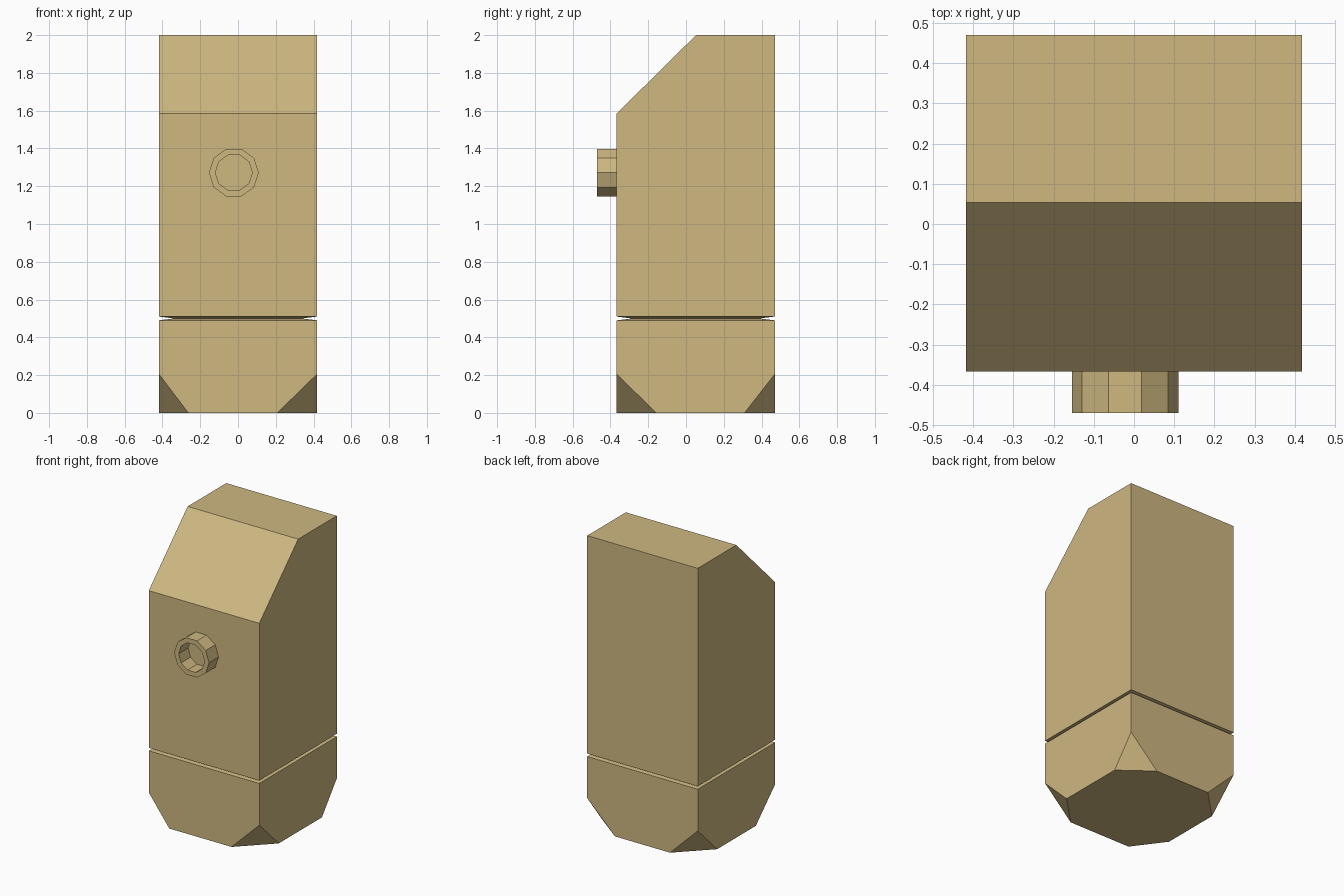
import bpy, bmesh, math

if "Cube" in bpy.data.objects:
    bpy.data.objects.remove(bpy.data.objects["Cube"])

tan = bpy.data.materials.new("tan")
tan.diffuse_color = (0.62, 0.48, 0.22, 1)
tan.use_nodes = True
tan.node_tree.nodes["Principled BSDF"].inputs["Base Color"].default_value = tan.diffuse_color

X = 0.418               # half width
YF, YB = -0.367, 0.47   # front and back planes
GROOVE = 0.08           # depth of the V groove


def finish(bm, name):
    bmesh.ops.recalc_face_normals(bm, faces=bm.faces)
    mesh = bpy.data.meshes.new(name)
    bm.to_mesh(mesh)
    bm.free()
    mesh.materials.append(tan)
    obj = bpy.data.objects.new(name, mesh)
    bpy.context.collection.objects.link(obj)


def rect(z, inset=0.0):
    return [(sx * (X - inset), y, z) for sx in (-1, 1)
            for y in (YF + inset, YB - inset)]


def add_hull(bm, points):
    verts = [bm.verts.new(p) for p in points]
    bmesh.ops.convex_hull(bm, input=verts)


# Body: sloped upper block and corner-cut base, meeting in a V groove
bm = bmesh.new()
upper = rect(0.5, GROOVE) + rect(0.51)
for x in (-X, X):
    upper += [(x, YF, 1.585), (x, 0.053, 2), (x, YB, 2)]
add_hull(bm, upper)

lower = rect(0.5, GROOVE) + rect(0.49)
for sx, sy, dx, dy in ((1, -1, 0.21, 0.21), (1, 1, 0.21, 0.16),
                       (-1, 1, 0.21, 0.21), (-1, -1, 0.155, 0.21)):
    x, y = sx * X, (YB if sy > 0 else YF)
    lower += [(x, y, 0.205), (x - sx * dx, y, 0), (x, y - sy * dy, 0)]
add_hull(bm, lower)

inner = [f for f in bm.faces if all(abs(v.co.z - 0.5) < 1e-4 for v in f.verts)]
bmesh.ops.delete(bm, geom=inner, context='FACES_ONLY')
bmesh.ops.remove_doubles(bm, verts=bm.verts, dist=1e-4)
bmesh.ops.dissolve_limit(bm, angle_limit=math.radians(1),
                         verts=bm.verts, edges=bm.edges)
finish(bm, "body")

# Spout: ten-sided hollow ring on the front
bm = bmesh.new()
N = 10
profile = [(0.132, YF), (0.132, -0.47), (0.098, -0.47), (0.098, YF)]
rings = []
for r, y in profile:
    rings.append([bm.verts.new((-0.022 + r * math.cos(i * math.tau / N), y,
                                1.272 + r * math.sin(i * math.tau / N)))
                  for i in range(N)])
for k in range(4):
    a, b = rings[k], rings[(k + 1) % 4]
    for i in range(N):
        j = (i + 1) % N
        bm.faces.new((a[i], a[j], b[j], b[i]))
finish(bm, "spout_ring")
